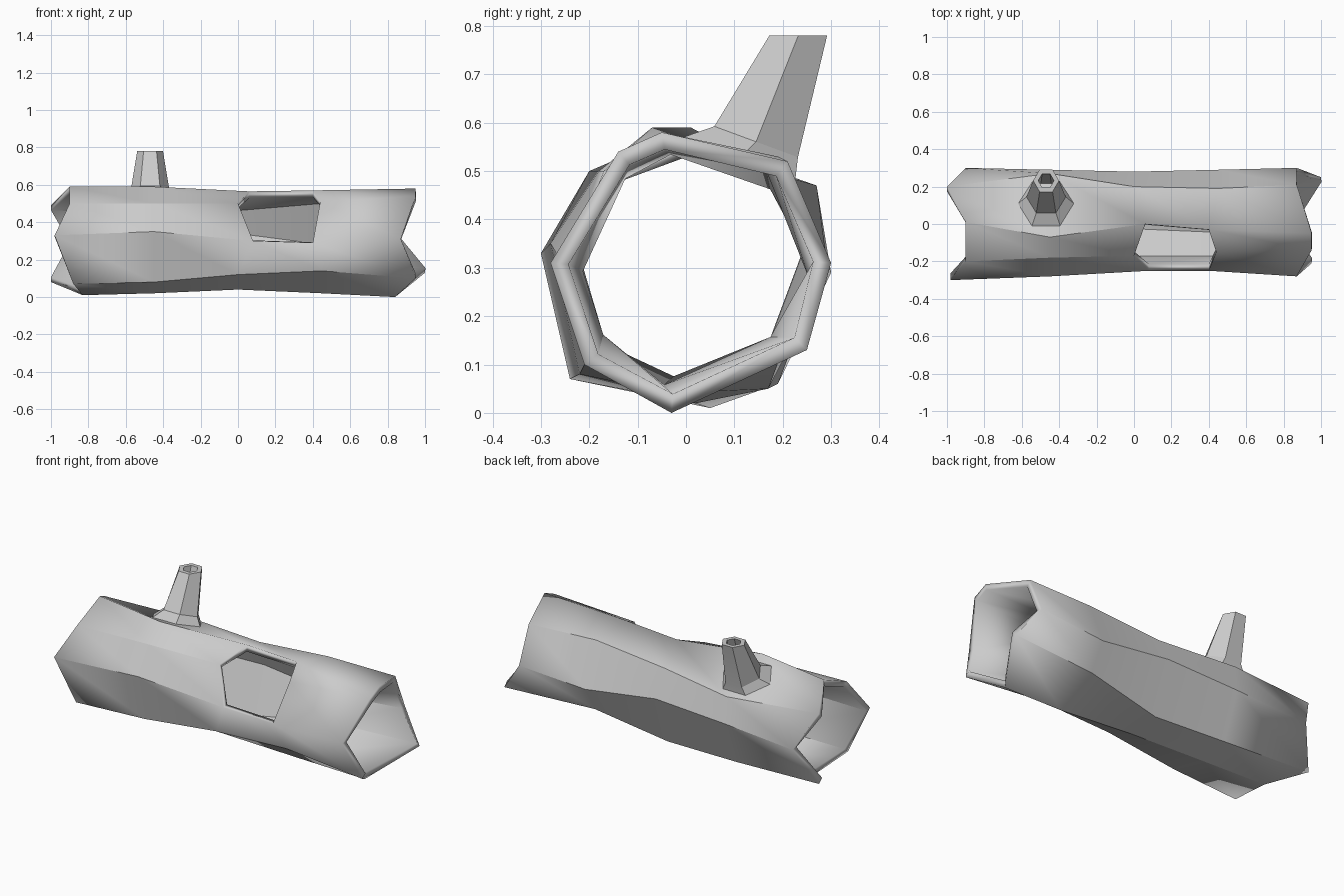
import bpy
import bmesh
from math import cos, sin, tau

cube = bpy.data.objects.get("Cube")
if cube:
    bpy.data.objects.remove(cube, do_unlink=True)

# Single grey colour
grey = bpy.data.materials.new("plain grey")
grey.use_nodes = True
shade = (0.6, 0.6, 0.6, 1)
grey.diffuse_color = shade
grey.node_tree.nodes["Principled BSDF"].inputs["Base Color"].default_value = shade


def make_object(name, bm):
    """Turn a bmesh into a linked, angle-smoothed object."""
    mesh = bpy.data.meshes.new(name)
    bm.to_mesh(mesh)
    bm.free()
    mesh.materials.append(grey)
    obj = bpy.data.objects.new(name, mesh)
    bpy.context.collection.objects.link(obj)
    bpy.ops.object.select_all(action="DESELECT")
    obj.select_set(True)
    bpy.context.view_layer.objects.active = obj
    bpy.ops.object.shade_smooth_by_angle(angle=0.3)
    return obj


# Log shell: long ridges running between two jagged ends.
# Each ridge gives its two end x positions, then its y and z at five stations.
RIDGES = {
    "crown": (-.9, .95, (.01, -.07, 0, -.03, -.05), (.59, .59, .565, .57, .58)),
    "brow": (-.9, .95, (-.2, -.18, -.17, -.15, -.14), (.5, .5, .5, .51, .54)),
    "front": (-.98, .87, (-.3, -.28, -.25, -.25, -.28), (.33, .35, .3, .29, .31)),
    "low_front": (-.88, .95, (-.24, -.22, -.2, -.2, -.21), (.07, .08, .12, .14, .1)),
    "keel": (-.83, .84, (.05, .02, -.03, -.05, -.03), (.01, .02, .04, .02, 0)),
    "low_back": (-1, 1, (.2, .19, .17, .2, .25), (.08, .06, .05, .13, .13)),
    "back": (-.9, .87, (.3, .29, .28, .29, .3), (.29, .32, .34, .28, .31)),
    "high_back": (-1, .87, (.2, .27, .2, .19, .21), (.49, .47, .49, .53, .52)),
}
# The side opening narrows where it meets these ridges
OPENING = {"crown": (.06, .4), "brow": (0, .44), "front": (.08, .4)}


def build_log():
    bm = bmesh.new()
    lines = []
    for name, (start, end, ys, zs) in RIDGES.items():
        hole_start, hole_end = OPENING.get(name, (0, .45))
        xs = (start, -.45, hole_start, hole_end, end)
        lines.append([bm.verts.new(p) for p in zip(xs, ys, zs)])
    for k, line in enumerate(lines):
        after = lines[(k + 1) % len(lines)]
        for i in range(len(line) - 1):
            if i == 2 and k < 2:      # leave the side opening free
                continue
            bm.faces.new((line[i], after[i], after[i + 1], line[i + 1]))
    log = make_object("hollow_log", bm)
    wall = log.modifiers.new("wall", "SOLIDIFY")
    wall.thickness = .034
    wall.offset = -1
    wall.use_even_offset = True


# Branch stump: six-sided rings flaring into the sloping roof of the log
def roof(y):
    return .59 - .37 * (y + .07)


def build_stump():
    bm = bmesh.new()
    sides = 6

    def ring(cy, radius, height, stretch=1):
        verts = []
        for k in range(sides):
            a = tau * (k + .5) / sides + tau / 12
            x = -.47 + radius * cos(a)
            y = cy + radius * stretch * sin(a)
            verts.append(bm.verts.new((x, y, height(y))))
        return verts

    rings = [
        ring(.1, .16, lambda y: roof(y) - .01, .9),
        ring(.145, .105, lambda y: roof(y) + .05, .95),
        ring(.232, .069, lambda y: .78),
        ring(.232, .042, lambda y: .78),
        ring(.17, .055, lambda y: roof(y) + .07),
    ]
    for low, high in zip(rings, rings[1:]):
        for k in range(sides):
            n = (k + 1) % sides
            bm.faces.new((low[k], low[n], high[n], high[k]))
    bm.faces.new(rings[-1])
    make_object("branch_stump", bm)


build_log()
build_stump()
